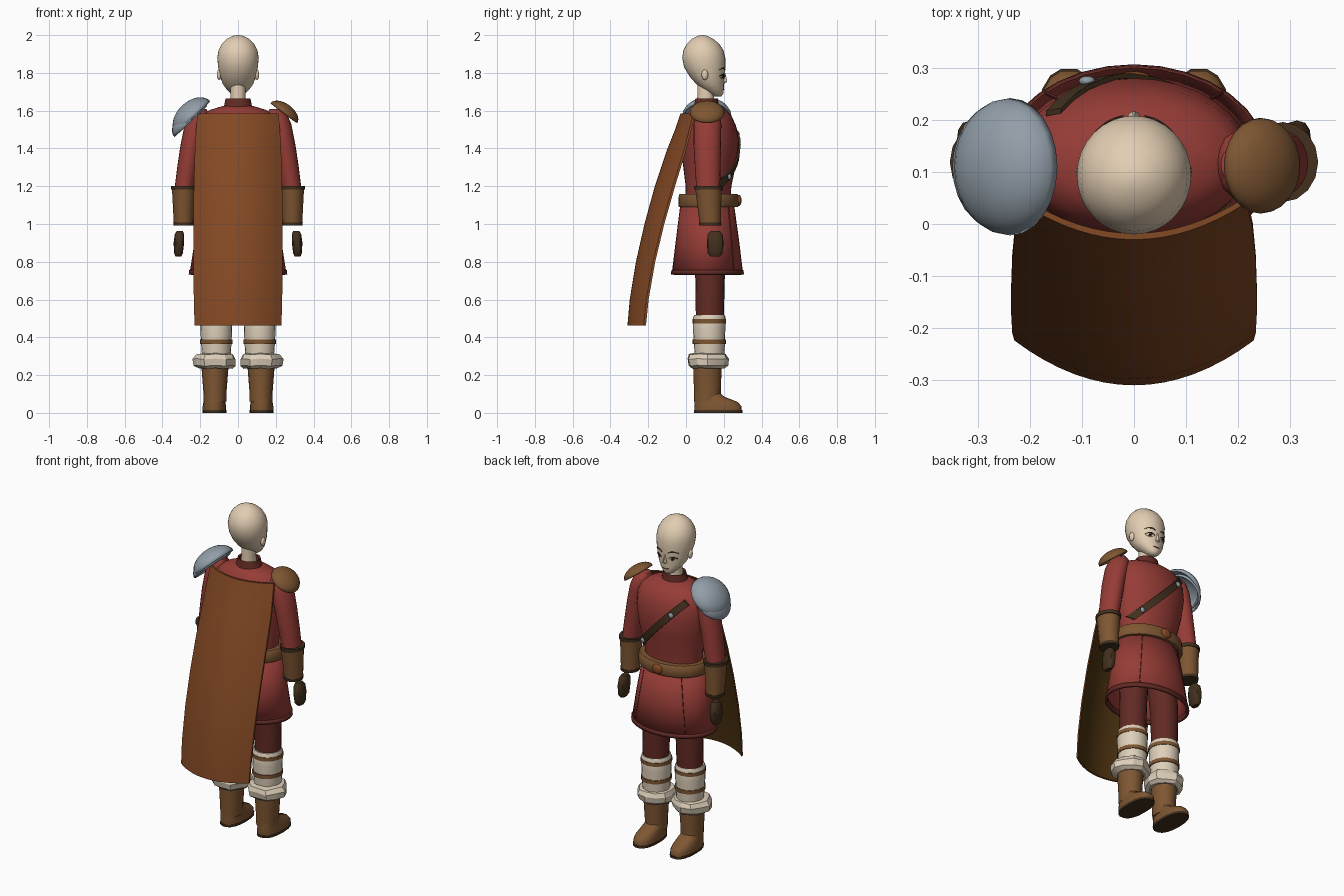
import bpy, bmesh, math
from mathutils import Vector, Matrix

if "Cube" in bpy.data.objects:
    bpy.data.objects.remove(bpy.data.objects["Cube"])


def material(name, r, g, b):
    def lin(c):
        c /= 255
        return c / 12.92 if c < 0.04 else ((c + 0.055) / 1.055) ** 2.4
    m = bpy.data.materials.new(name)
    m.diffuse_color = (lin(r), lin(g), lin(b), 1)
    m.use_nodes = True
    m.node_tree.nodes["Principled BSDF"].inputs["Base Color"].default_value = m.diffuse_color
    return m


SKIN = material("skin", 226, 205, 178)
RED = material("red_cloth", 150, 60, 54)
MAROON = material("dark_red_cloth", 98, 42, 36)
LEATHER = material("leather", 126, 86, 50)
DARK = material("dark_leather", 66, 48, 30)
STEEL = material("steel", 146, 158, 168)
CAPE = material("cape_brown", 132, 73, 36)
LINING = material("cape_lining", 76, 50, 16)
CREAM = material("cream_fur", 222, 208, 186)
BLACK = material("black", 25, 18, 15)


def finish(name, bm, mats, smooth=40):
    bmesh.ops.recalc_face_normals(bm, faces=bm.faces)
    me = bpy.data.meshes.new(name)
    bm.to_mesh(me)
    bm.free()
    ob = bpy.data.objects.new(name, me)
    bpy.context.collection.objects.link(ob)
    for m in mats:
        me.materials.append(m)
    if smooth:
        bpy.ops.object.select_all(action='DESELECT')
        ob.select_set(True)
        bpy.context.view_layer.objects.active = ob
        bpy.ops.object.shade_smooth_by_angle(angle=math.radians(smooth))
    return ob


# Rings are (z, half width, back y, front y, centre x)
def loft(name, rings, mat, n=24, e=2.0, side=1, caps=(True, True), smooth=40, wave=0):
    bm = bmesh.new()
    loops = []
    for k, r in enumerate(rings):
        z, rx, y0, y1 = r[:4]
        cx = r[4] if len(r) > 4 else 0
        loop = []
        for i in range(n):
            a = 2 * math.pi * i / n
            c, s = math.cos(a), math.sin(a)
            w = 1 + wave * math.sin(i * 2.4 + k)
            x = math.copysign(abs(c) ** (2 / e), c) * rx * w
            y = math.copysign(abs(s) ** (2 / e), s) * (y1 - y0) / 2 * w
            loop.append(bm.verts.new((side * (cx + x), (y0 + y1) / 2 + y, z + wave * 0.1 * math.sin(i * 3.1))))
        loops.append(loop)
    for a, b in zip(loops, loops[1:]):
        for i in range(n):
            bm.faces.new((a[i], a[(i + 1) % n], b[(i + 1) % n], b[i]))
    for loop, on in zip((loops[0], loops[-1]), caps):
        if on:
            bm.faces.new(loop)
    return finish(name, bm, [mat], smooth)


def at_height(rings, z):
    rs = sorted(rings)
    for a, b in zip(rs, rs[1:]):
        if a[0] <= z <= b[0]:
            t = (z - a[0]) / (b[0] - a[0])
            return [a[j] + (b[j] - a[j]) * t for j in range(1, 4)]
    return rs[-1][1:4]


def front_y(rings, x, z):
    rx, y0, y1 = at_height(rings, z)
    return (y0 + y1) / 2 + (y1 - y0) / 2 * math.sqrt(max(0, 1 - (x / rx) ** 2))


# Ribbon that follows the front of a lofted body
def ribbon(name, a, b, widths, rings, mat, off=0.003, bow=0, steps=12, thick=0.003):
    bm = bmesh.new()
    d = Vector((b[0] - a[0], b[1] - a[1])).normalized()
    rows = []
    for i in range(steps + 1):
        t = i / steps
        f = t * (len(widths) - 1)
        j = min(int(f), len(widths) - 2)
        h = widths[j] + (widths[j + 1] - widths[j]) * (f - j)
        x = a[0] + (b[0] - a[0]) * t
        z = a[1] + (b[1] - a[1]) * t + bow * (1 - (2 * t - 1) ** 2)
        row = []
        for layer in (off, off - thick):
            for s in (1, -1):
                px, pz = x - d.y * h * s, z + d.x * h * s
                row.append(bm.verts.new((px, front_y(rings, px, pz) + layer, pz)))
        rows.append(row)
    for p, q in zip(rows, rows[1:]):
        for i, j in ((0, 1), (1, 3), (3, 2), (2, 0)):
            bm.faces.new((p[i], p[j], q[j], q[i]))
    for r in (rows[0], rows[-1]):
        bm.faces.new((r[0], r[1], r[3], r[2]))
    return finish(name, bm, [mat], 30)


def ball(name, loc, scale, mat, seg=16):
    bm = bmesh.new()
    bmesh.ops.create_uvsphere(bm, u_segments=seg, v_segments=seg // 2, radius=1,
                              matrix=Matrix.Translation(loc) @ Matrix.Diagonal((*scale, 1)))
    return finish(name, bm, [mat], 60)


# Hollow half dome pointing along an axis in the xz plane
def dome(name, loc, axis, half, length, height, mat, thick=0.012):
    bm = bmesh.new()
    bmesh.ops.create_uvsphere(bm, u_segments=24, v_segments=16, radius=1)
    bmesh.ops.delete(bm, geom=[v for v in bm.verts if v.co.z < -0.01], context='VERTS')
    ang = math.atan2(axis[0], axis[1])
    bm.transform(Matrix.Translation(loc) @ Matrix.Rotation(ang, 4, 'Y') @ Matrix.Diagonal((half, length, height, 1)))
    ob = finish(name, bm, [mat], 50)
    m = ob.modifiers.new("thickness", 'SOLIDIFY')
    m.thickness, m.offset = thick, -1
    return ob


# Head and neck
head = [(1.675, .018, .15, .187), (1.69, .038, .12, .197), (1.715, .062, .085, .2), (1.74, .08, .055, .2),
        (1.78, .095, .02, .205), (1.83, .105, -.01, .208), (1.88, .11, -.02, .208), (1.92, .103, -.014, .198),
        (1.955, .085, .005, .175), (1.98, .06, .03, .145), (1.995, .03, .06, .115), (2.0, .008, .08, .096)]
loft("head", head, SKIN, 32, smooth=70)
loft("neck", [(1.6, .045, .055, .155), (1.68, .04, .06, .148), (1.77, .042, .06, .15)], SKIN)
loft("nose", [(1.745, .004, .19, .206), (1.752, .013, .19, .217), (1.765, .009, .19, .217), (1.8, .005, .19, .208)], SKIN, 10)

# Face details
for s in (1, -1):
    ball("ear", (s * .1, .1, 1.79), (.012, .018, .028), SKIN, 12)
    ribbon("eye_white", (s * .024, 1.778), (s * .066, 1.78), (.001, .01, .011, .001), head, CREAM, .003)
    ribbon("iris", (s * .037, 1.779), (s * .055, 1.779), (.003, .01, .01, .003), head, DARK, .005)
    ribbon("pupil", (s * .042, 1.779), (s * .05, 1.779), (.002, .005, .002), head, BLACK, .0065)
    ribbon("eyelid", (s * .022, 1.781), (s * .07, 1.783), (.001, .0035, .002), head, BLACK, .006, .01)
    ribbon("eyebrow", (s * .02, 1.815), (s * .075, 1.815), (.003, .004, .001), head, DARK, .004, .009)
ribbon("mouth", (-.022, 1.715), (.022, 1.715), (.001, .0025, .001), head, MAROON, .003, -.003)

# Tunic
torso = [(1.08, .175, -.005, .235), (1.2, .18, -.002, .24), (1.33, .208, -.018, .268), (1.44, .222, -.025, .28),
         (1.52, .222, -.02, .265), (1.575, .2, -.005, .24), (1.605, .145, .02, .205), (1.625, .08, .045, .175)]
loft("tunic_torso", torso, RED, 32, smooth=60)
loft("collar", [(1.595, .09, .03, .185), (1.63, .073, .043, .173), (1.665, .066, .05, .168),
                (1.66, .056, .058, .16), (1.62, .05, .06, .155)], MAROON)
skirt = [(.74, .256, -.075, .302), (.92, .228, -.053, .28), (1.12, .192, -.028, .252)]
ob = loft("tunic_skirt", skirt, RED, 32, caps=(False, False))
m = ob.modifiers.new("thickness", 'SOLIDIFY')
m.thickness, m.offset = .008, -1
ob = loft("skirt_hem", [(.733, .261, -.08, .307), (.757, .258, -.077, .304)], MAROON, 32, caps=(False, False))
m = ob.modifiers.new("thickness", 'SOLIDIFY')
m.thickness, m.offset = .014, -1
for x0, x1 in ((.125, .17), (-.125, -.17)):
    ribbon("skirt_seam", (x0, 1.09), (x1, .76), (.002, .002), skirt, MAROON, .003)

# Belt, chest strap and studs
loft("belt", [(1.09, .21, -.036, .274), (1.098, .215, -.041, .28), (1.152, .211, -.038, .277),
              (1.16, .205, -.032, .27)], LEATHER, 32)
ball("belt_buckle", (0, .28, 1.125), (.034, .014, .03), CAPE)
ribbon("chest_strap", (-.155, 1.55), (.168, 1.21), (.02, .02), torso, DARK, .012, thick=.01)
for x, z in ((-.09, 1.475), (.13, 1.25)):
    ball("strap_stud", (x, front_y(torso, x, z) + .014, z), (.016, .01, .016), STEEL, 12)

# Arms
for s in (1, -1):
    loft("sleeve", [(1.18, .052, .055, .18, .285), (1.3, .056, .047, .183, .266), (1.42, .058, .04, .185, .246),
                    (1.53, .06, .04, .187, .222), (1.58, .053, .052, .178, .207), (1.61, .028, .08, .15, .195)],
         RED, 20, side=s, smooth=60)
    loft("bracer", [(1.0, .052, .072, .185, .288), (1.1, .057, .06, .186, .288), (1.195, .064, .048, .19, .286)],
         LEATHER, 16, side=s)
    loft("bracer_top_trim", [(1.182, .067, .043, .195, .287), (1.202, .068, .042, .196, .286)], DARK, 16, side=s)
    loft("bracer_bottom_trim", [(.992, .053, .07, .187, .288), (1.008, .055, .068, .189, .288)], DARK, 16, side=s)
    loft("hand", [(.828, .015, .13, .18, .316), (.845, .023, .115, .193, .315), (.9, .028, .11, .199, .313),
                  (.945, .025, .115, .193, .31), (.963, .016, .13, .178, .308)], DARK, 12, 2.6, side=s)

    # Legs and boots
    loft("trouser_leg", [(.5, .074, .052, .2, .115), (.7, .078, .05, .205, .113), (1.0, .085, .03, .21, .095)],
         MAROON, 20, side=s)
    loft("leg_wrap", [(.28, .074, .048, .2, .115), (.36, .08, .042, .206, .115), (.44, .084, .037, .208, .115),
                      (.505, .085, .037, .21, .115), (.518, .08, .043, .204, .115)], CREAM, 20, side=s)
    for z, r in ((.377, .085), (.485, .088)):
        loft("wrap_band", [(z - .011, r, .034, .212, .115), (z + .011, r, .034, .212, .115)], LEATHER, 20, side=s)
    loft("fur_cuff", [(.235, .085, .03, .2, .12), (.25, .108, .01, .218, .122), (.285, .113, .002, .226, .122),
                      (.31, .1, .012, .215, .12), (.315, .075, .045, .2, .118)], CREAM, 12, side=s, smooth=20, wave=.06)
    loft("boot_shaft", [(.06, .06, .043, .185, .122), (.12, .062, .042, .184, .122), (.26, .073, .038, .19, .122)],
         LEATHER, 16, side=s)
    loft("boot_foot", [(.012, .062, .044, .296, .125), (.035, .062, .042, .296, .125), (.058, .058, .043, .275, .125),
                       (.085, .055, .045, .205, .123), (.105, .05, .05, .18, .122)], LEATHER, 18, 2.4, side=s)
    loft("boot_sole", [(0, .063, .042, .3, .125), (.014, .064, .041, .3, .125)], DARK, 18, 2.4, side=s)

# Shoulder guards
dome("steel_shoulder_dome", (-.238, .11, 1.565), (-.69, .73), .125, .132, .085, STEEL)
dome("steel_shoulder_lip", (-.25, .11, 1.543), (-.69, .73), .12, .125, .07, STEEL, .01)
dome("leather_shoulder_pad", (.243, .112, 1.587), (.6, .8), .088, .092, .05, LEATHER)

# Cape: bowed sheet swept along a back profile of (z, centre y, half width, bow)
profile = [(1.585, -.03, .215, .07), (1.5, -.058, .222, .075), (1.4, -.098, .228, .09), (1.2, -.165, .234, .095),
           (1.0, -.22, .236, .093), (.8, -.265, .236, .09), (.6, -.298, .234, .088), (.462, -.31, .23, .086)]
bm = bmesh.new()
COLS = 16
grid = []
for z, y, w, bow in profile:
    us = [2 * i / COLS - 1 for i in range(COLS + 1)]
    grid.append([bm.verts.new((u * w, y + bow * u * u, z)) for u in us])
outer = []
for p, q in zip(grid, grid[1:]):
    for i in range(COLS):
        outer.append(bm.faces.new((p[i], q[i], q[i + 1], p[i + 1])))
# Lining layer just inside, joined by an edge strip
copy = bmesh.ops.duplicate(bm, geom=bm.verts[:] + bm.edges[:] + outer)
twin = copy["vert_map"]
for v in [v for row in grid for v in row]:
    twin[v].co.y += .012
for f in [g for g in copy["geom"] if isinstance(g, bmesh.types.BMFace)]:
    f.material_index = 1
rim = grid[0] + [r[-1] for r in grid[1:]] + grid[-1][-2::-1] + [r[0] for r in grid[-2:0:-1]]
for a, b in zip(rim, rim[1:] + rim[:1]):
    bm.faces.new((a, b, twin[b], twin[a]))
finish("cape", bm, [CAPE, LINING], 40)
